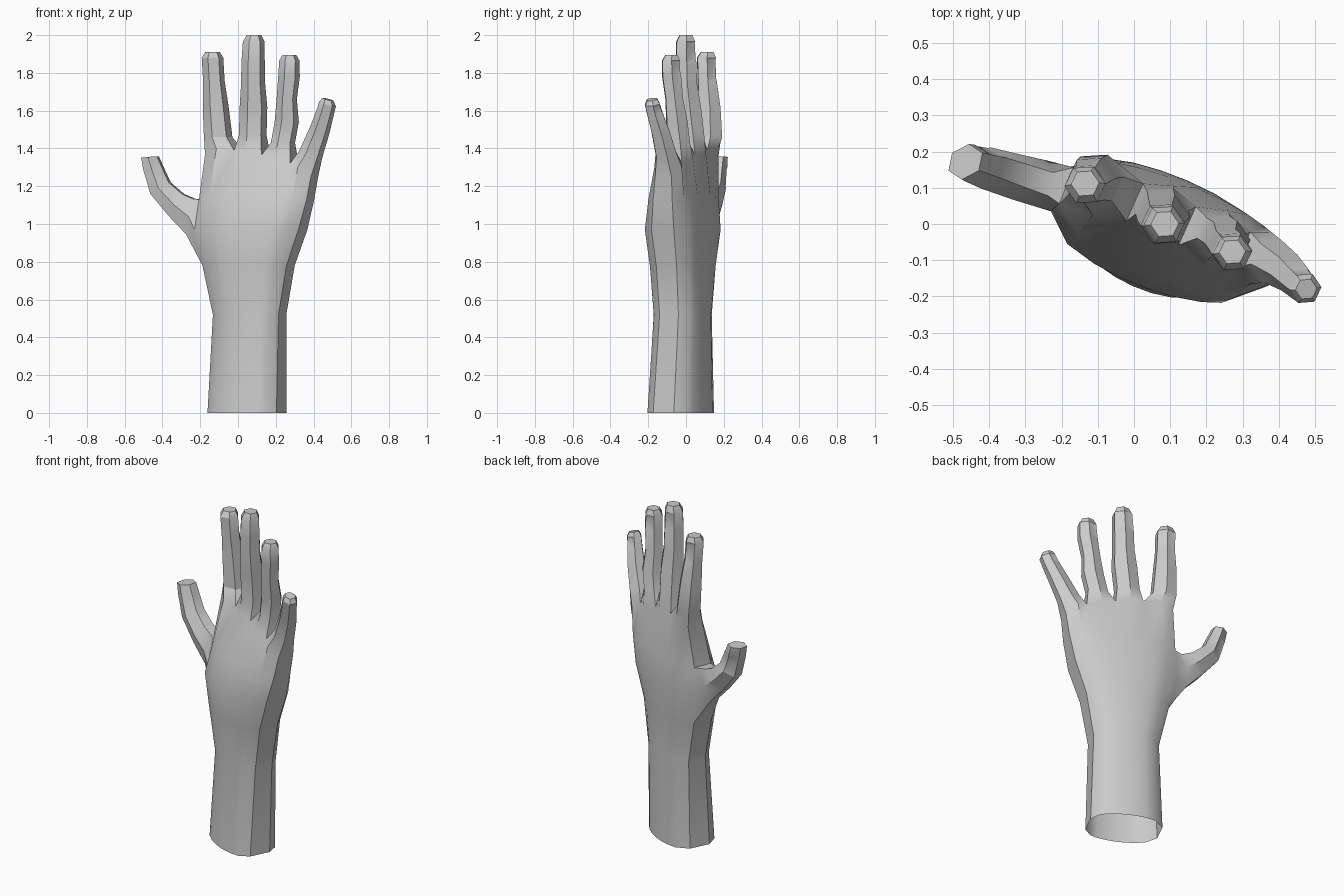
import bpy, bmesh, math
from mathutils import Vector

cube = bpy.data.objects.get("Cube")
if cube:
    bpy.data.objects.remove(cube)

skin = bpy.data.materials.new("plain grey")
skin.use_nodes = True
GREY = (0.6, 0.6, 0.6, 1)
skin.diffuse_color = GREY
skin.node_tree.nodes["Principled BSDF"].inputs["Base Color"].default_value = GREY

bm = bmesh.new()
ACROSS = Vector((0.9, -0.43, 0))      # from the index side to the little finger side
DEPTH = Vector((0.43, 0.9, 0))        # from the palm to the back of the hand

# Columns across the hand: even ones are the webs, odd ones run up the fingers
COLUMNS = [0, .13, .28, .41, .54, .68, .81, .9, 1]


def hand_ring(z, left, right, palm, back, last=False):
    """Cross-section: nine points on the palm side, nine on the back."""
    a, b = Vector((*left, z)), Vector((*right, z))
    n = Vector((a.y - b.y, b.x - a.x, 0)).normalized()
    rows = []
    for off in (-palm, back):
        row = []
        for i, t in enumerate(COLUMNS):
            bulge = 0.4 + 0.6 * math.sqrt(max(0, 1 - (2 * t - 1) ** 2))
            if last:              # pinch the webs and lower the little finger side
                bulge = (0.68 if i % 2 == 0 else 1.0) * (0.7 + 0.3 * bulge)
            p = a.lerp(b, t) + n * off * bulge
            if last:
                p.z -= 0.12 * t ** 2 - (0.03 if 0 < i < 8 else 0)
            row.append(bm.verts.new(p))
        rows.append(row)
    return rows


# Forearm, wrist and palm
sections = [
    (0.0, (-.135, .06), (.23, -.12), .15, .155),
    (0.52, (-.112, .055), (.235, -.09), .135, .135),
    (0.78, (-.165, .08), (.28, -.10), .155, .135),
    (0.97, (-.205, .10), (.345, -.12), .17, .15),
    (1.13, (-.185, .11), (.385, -.12), .145, .125),
    (1.37, (-.155, .13), (.405, -.12), .085, .085, True),
]
rings = [hand_ring(*s) for s in sections]
for k in range(len(rings) - 1):
    low = rings[k][0] + rings[k][1][::-1]
    high = rings[k + 1][0] + rings[k + 1][1][::-1]
    for i in range(18):
        if i == 17 and k in (2, 3):    # opening the thumb grows from
            continue
        j = (i + 1) % 18
        bm.faces.new((low[i], low[j], high[j], high[i]))


def digit(base, stations, depth_axis):
    """Grow a six-sided digit from its base; station = centre, half width, half depth, across."""
    ring = base
    for centre, w, d, across in stations:
        c, a = Vector(centre), across.normalized()
        spots = [(-1, -.5), (0, -1), (1, -.5), (1, .5), (0, 1), (-1, .5)]
        new = [bm.verts.new(c + a * w * s + depth_axis * d * t) for s, t in spots]
        sides = [bm.faces.new((ring[i], ring[(i + 1) % 6], new[(i + 1) % 6], new[i]))
                 for i in range(6)]
        nail = last_sides if centre == stations[-1][0] else None
        if nail:                       # shallow nail pressed into the back of the tip
            bm.normal_update()
            bmesh.ops.inset_region(bm, faces=nail, thickness=0.009, depth=-0.003)
        last_sides, ring = sides[3:5], new
    bm.faces.new(ring)


# Four fingers, each centre running from knuckle to tip
fingers = [
    [(-.105, .125, 1.46, .066), (-.118, .122, 1.62, .06), (-.128, .112, 1.76, .05),
     (-.135, .108, 1.88, .05), (-.135, .112, 1.91, .034)],
    [(.078, .032, 1.47, .064), (.082, .015, 1.62, .064), (.08, .003, 1.74, .056),
     (.08, 0, 1.86, .054), (.083, -.002, 1.965, .05), (.085, 0, 2.0, .034)],
    [(.238, -.035, 1.43, .056), (.258, -.048, 1.54, .056), (.258, -.062, 1.66, .047),
     (.27, -.076, 1.78, .05), (.272, -.08, 1.865, .047), (.272, -.077, 1.895, .032)],
    [(.385, -.105, 1.37, .056), (.43, -.135, 1.49, .048), (.46, -.165, 1.585, .042),
     (.474, -.178, 1.635, .04), (.476, -.18, 1.66, .027)],
]
front, back = rings[-1]
for f, path in enumerate(fingers):
    i = 2 * f
    base = front[i:i + 3] + back[i:i + 3][::-1]
    tilt = ACROSS + Vector((0, 0, -0.3 if f == 3 else 0))
    digit(base, [((x, y, z), w, w * 1.12, tilt) for x, y, z, w in path], DEPTH)

# Thumb, growing from the index side of the palm
base = [rings[k][0][0] for k in (2, 3, 4)] + [rings[k][1][0] for k in (4, 3, 2)]
thumb = [(-.25, .11, 1.04, .095, 12), (-.325, .13, 1.10, .068, 32),
         (-.41, .155, 1.19, .057, 58), (-.45, .167, 1.3, .048, 75),
         (-.466, .172, 1.355, .042, 85)]
stations = []
for x, y, z, w, angle in thumb:
    r = math.radians(angle)
    stations.append(((x, y, z), w, .066 - .1 * (z - 1.04) * .5,
                     Vector((math.sin(r), 0, math.cos(r)))))
digit(base, stations, Vector((0.2, 0.98, 0)))

bmesh.ops.recalc_face_normals(bm, faces=bm.faces)
mesh = bpy.data.meshes.new("hand")
bm.to_mesh(mesh)
bm.free()
mesh.materials.append(skin)
hand = bpy.data.objects.new("hand", mesh)
bpy.context.collection.objects.link(hand)
bpy.context.view_layer.objects.active = hand
hand.select_set(True)
bpy.ops.object.shade_smooth_by_angle(angle=math.radians(32))
